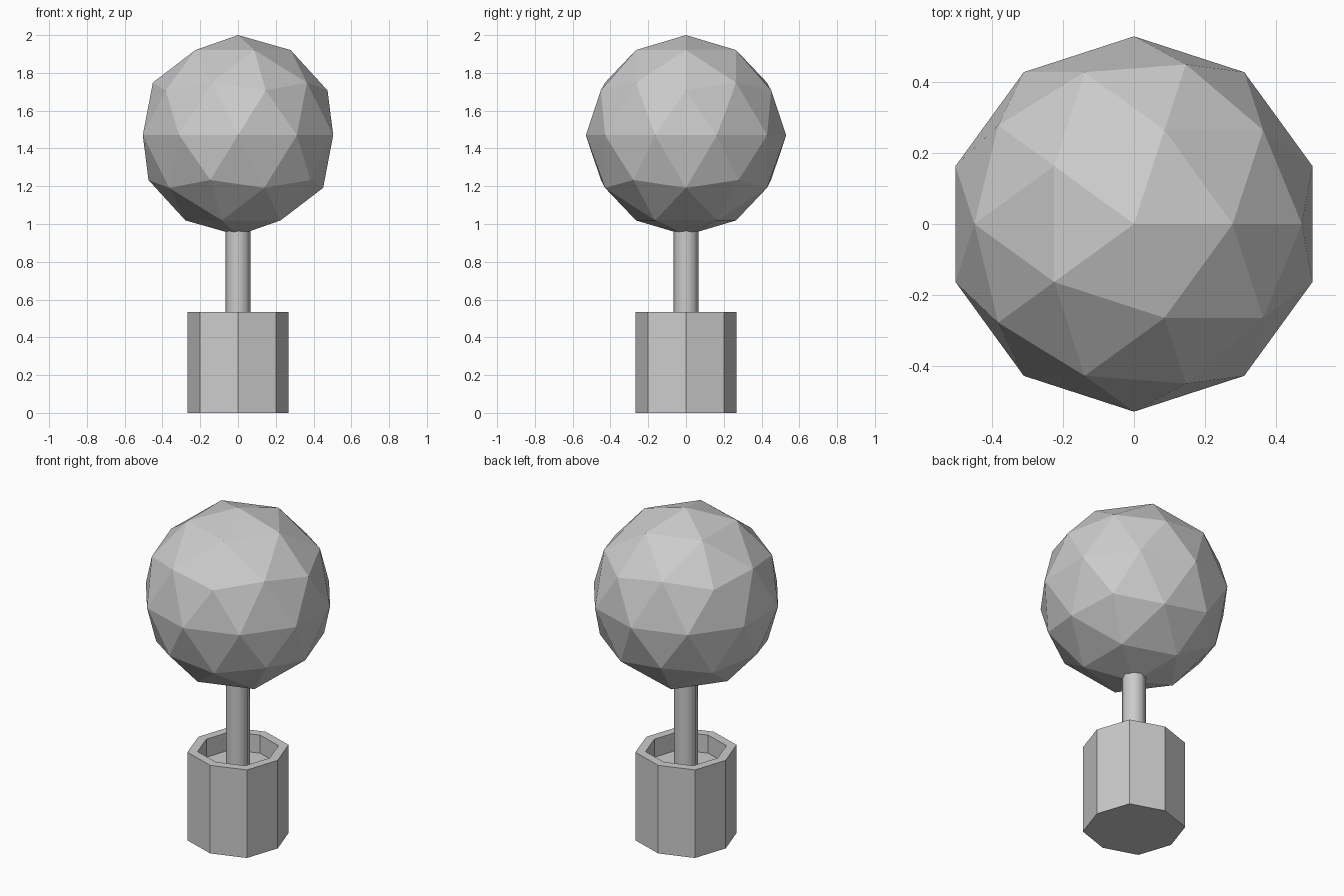
import bpy, bmesh, math

if "Cube" in bpy.data.objects:
    bpy.data.objects.remove(bpy.data.objects["Cube"])


def ring(bm, straight, diagonal, z):
    # Eight-sided ring: axis corners at "straight", 45-degree corners at "diagonal"
    verts = []
    for i in range(8):
        r = straight if i % 2 == 0 else diagonal
        a = i * math.pi / 4
        verts.append(bm.verts.new((r * math.cos(a), r * math.sin(a), z)))
    return verts


def lathe(name, profile):
    # Skin a stack of rings and cap both ends
    bm = bmesh.new()
    rings = [ring(bm, *p) for p in profile]
    for lo, hi in zip(rings, rings[1:]):
        for i in range(8):
            j = (i + 1) % 8
            bm.faces.new((lo[i], lo[j], hi[j], hi[i]))
    bm.faces.new(rings[0][::-1])
    bm.faces.new(rings[-1])
    bmesh.ops.recalc_face_normals(bm, faces=bm.faces)
    mesh = bpy.data.meshes.new(name)
    bm.to_mesh(mesh)
    bm.free()
    obj = bpy.data.objects.new(name, mesh)
    bpy.context.collection.objects.link(obj)
    return obj


# Planter: outer wall, flat rim, recessed soil bed
lathe("planter", [
    (0.267, 0.283, 0.0),
    (0.267, 0.283, 0.535),
    (0.213, 0.226, 0.535),
    (0.213, 0.226, 0.425),
])

# Trunk, smooth around its sides
trunk = lathe("trunk", [(0.066, 0.066, 0.40), (0.066, 0.066, 1.02)])
for poly in trunk.data.polygons:
    poly.use_smooth = abs(poly.normal.z) < 0.5

# Faceted ball of foliage
bpy.ops.mesh.primitive_ico_sphere_add(subdivisions=2, radius=0.53, location=(0, 0, 1.47))
bpy.context.object.name = "foliage"
